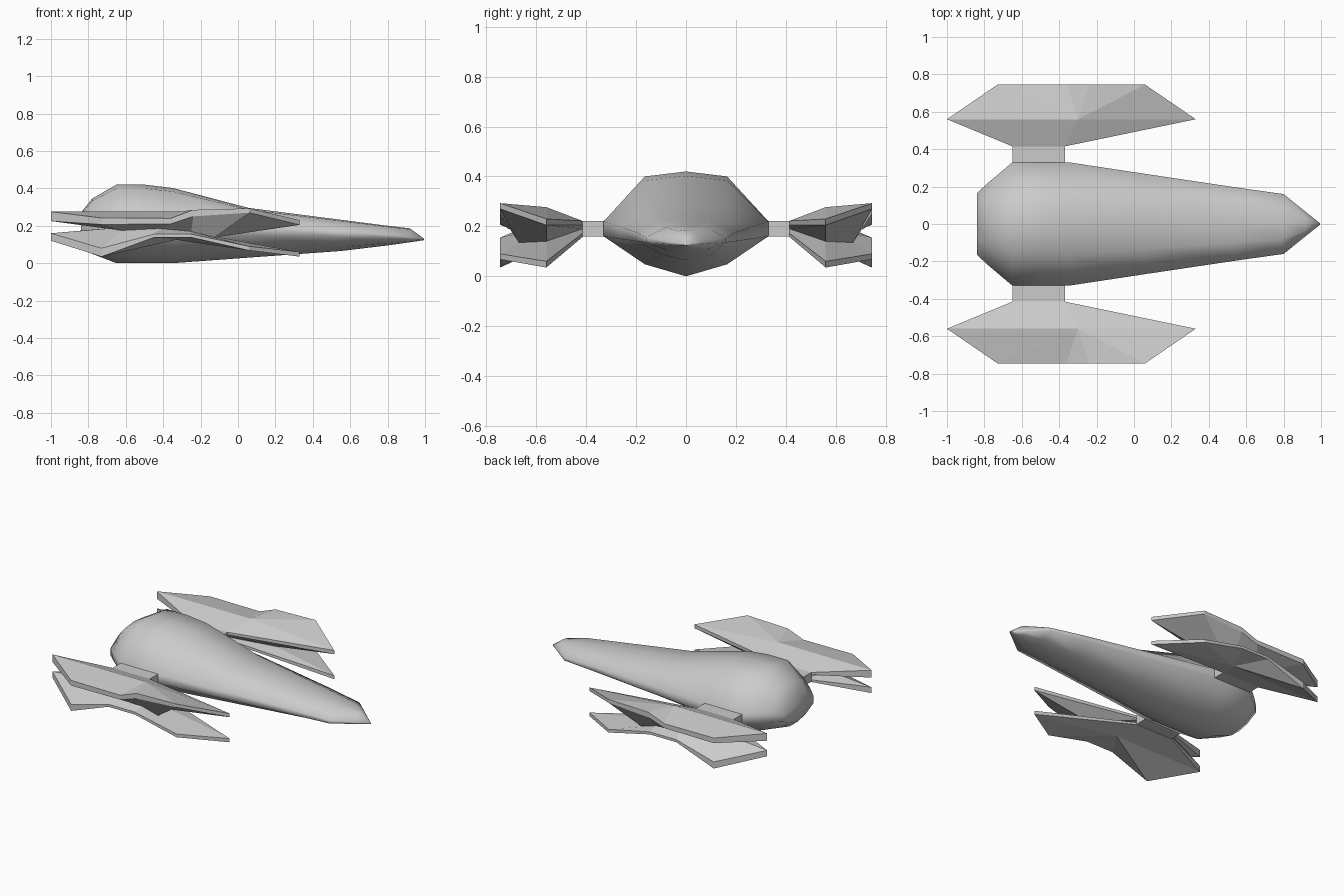
import bpy, bmesh

if "Cube" in bpy.data.objects:
    bpy.data.objects.remove(bpy.data.objects["Cube"])


def loft(name, rings, start=None, end=None, smooth=None):
    """Skin closed rings; ends are fans to a centre point, or plain n-gons."""
    bm = bmesh.new()
    vr = [[bm.verts.new(p) for p in r] for r in rings]
    n = len(vr[0])
    for a, b in zip(vr, vr[1:]):
        for i in range(n):
            j = (i + 1) % n
            bm.faces.new((a[i], a[j], b[j], b[i]))
    for ring, centre in ((vr[0], start), (vr[-1], end)):
        if centre:
            c = bm.verts.new(centre)
            for i in range(n):
                bm.faces.new((ring[i], ring[(i + 1) % n], c))
        else:
            bm.faces.new(ring)
    bmesh.ops.recalc_face_normals(bm, faces=bm.faces)
    me = bpy.data.meshes.new(name)
    bm.to_mesh(me)
    bm.free()
    ob = bpy.data.objects.new(name, me)
    bpy.context.collection.objects.link(ob)
    if smooth:
        bpy.ops.object.select_all(action='DESELECT')
        ob.select_set(True)
        bpy.context.view_layer.objects.active = ob
        bpy.ops.object.shade_smooth_by_angle(angle=smooth)
    return ob


def hull_ring(x, w, zb, zl, zu, zt):
    """Ten-sided section: keel, lower chine, side band, upper chine, spine."""
    m = w * 0.5
    lo = zb + (zl - zb) * 0.3
    hi = zt - (zt - zu) * 0.1
    half = [(m, lo), (w, zl), (w, zu), (m, hi)]
    pts = [(0, zb)] + half + [(0, zt)] + [(-y, z) for y, z in reversed(half)]
    return [(x, y, z) for y, z in pts]


# Main hull: x, half width, keel, side bottom, side top, spine
stations = [
    (-0.84, 0.165, 0.10, 0.16, 0.21, 0.27),
    (-0.78, 0.22, 0.05, 0.16, 0.22, 0.345),
    (-0.65, 0.33, 0.00, 0.16, 0.22, 0.42),
    (-0.50, 0.33, 0.00, 0.16, 0.22, 0.42),
    (-0.35, 0.33, 0.00, 0.16, 0.22, 0.402),
    (0.06, 0.268, 0.03, 0.15, 0.20, 0.295),
    (0.55, 0.195, 0.065, 0.14, 0.175, 0.232),
    (0.80, 0.16, 0.095, 0.135, 0.155, 0.20),
    (0.92, 0.063, 0.112, 0.128, 0.138, 0.186),
    (0.995, 0.004, 0.123, 0.125, 0.127, 0.13),
]
loft("hull", [hull_ring(*s) for s in stations], smooth=1.15)

# Pod outlines (x, y), walked from the back tip along the outer edge
upper = [(-1, .56), (-.73, .745), (-.36, .745), (-.24, .745),
         (.06, .745), (.33, .56), (-.37, .415), (-.65, .415)]
lower = [(-1, .56), (-.73, .745), (-.45, .745), (-.25, .745),
         (.06, .745), (.33, .56), (-.37, .415), (-.65, .415)]
waist = [(-.70, .56), (-.62, .67), (-.42, .675), (-.25, .675),
         (-.13, .67), (-.11, .56), (-.37, .415), (-.65, .415)]
# Heights of each ring from the top down
heights = [
    (upper, (.275, .242, .24, .285, .293, .23, .222, .222)),
    (upper, (.225, .207, .21, .25, .27, .205, .205, .205)),
    (waist, (.185, .175, .185, .17, .135, .14, .19, .19)),
    (lower, (.16, .08, .155, .155, .09, .06, .172, .172)),
    (lower, (.12, .035, .138, .138, .068, .035, .157, .157)),
]

for side, label in ((-1, "right"), (1, "left")):
    # Side pod: two swept plates joined by a narrow waist
    rings = [[(x, side * y, z) for (x, y), z in zip(o, zs)] for o, zs in heights]
    loft(label + "_pod", rings, (-.3, side * .56, .277), (-.33, side * .56, .125))
    # Short pylon between hull and pod
    ends = [[(x, side * y, z) for x, z in
             ((-.65, .16), (-.37, .16), (-.37, .222), (-.65, .222))]
            for y in (.31, .42)]
    loft(label + "_pylon", ends)
